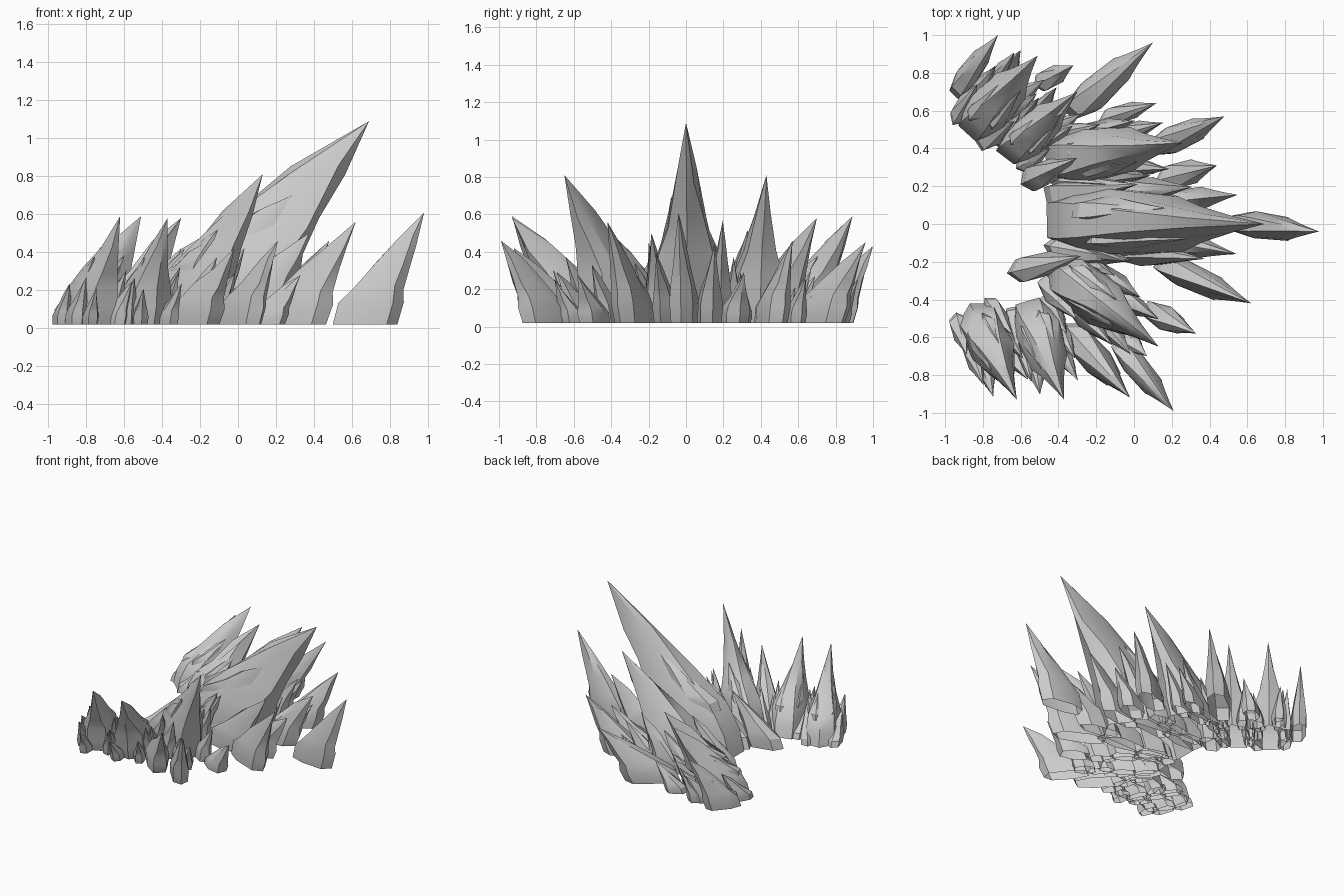
import bpy, bmesh, math, random
from mathutils import Vector

if "Cube" in bpy.data.objects:
    bpy.data.objects.remove(bpy.data.objects["Cube"])

random.seed(4)

# Height fraction, rear and front reach along the lean, half-width fraction
BODY = [(0.0, 0.0, 0.64, 0.95), (0.17, 0.04, 0.70, 1.0),
        (0.33, 0.13, 0.72, 0.92), (0.50, 0.34, 0.79, 0.60),
        (0.74, 0.64, 0.90, 0.27)]
SLIM = [(0.0, 0.0, 0.69, 0.92), (0.20, 0.06, 0.76, 1.0),
        (0.33, 0.22, 0.76, 0.88), (0.52, 0.43, 0.83, 0.60),
        (0.75, 0.70, 0.91, 0.30)]


def add_spike(bm, back, tip, height, hw, sides=7, jit=0.07, z0=0.02, prof=SLIM):
    """One leaning hollow faceted shard: rear foot point, tip point, tip height."""
    b, t = Vector(back), Vector(tip)
    d = t - b
    n = Vector((-d.y, d.x)).normalized()
    wob = [random.uniform(1 - jit, 1 + jit) for _ in range(sides)]
    phase = math.pi / sides * random.choice((0, 1))
    rings = []
    for hf, r, f, w in prof:
        ring = []
        for i in range(sides):
            a = math.tau * i / sides + phase
            c, s = (math.copysign(abs(q) ** 0.75, q) for q in (math.cos(a), math.sin(a)))
            u = (r + f) / 2 + (f - r) / 2 * c * wob[i]
            p = b + d * u + n * (hw * w * s * wob[i])
            z = z0 + (height - z0) * hf * (1 if hf == 0 else random.uniform(0.93, 1.07))
            ring.append(bm.verts.new((p.x, p.y, z)))
        rings.append(ring)
    apex = bm.verts.new((t.x, t.y, height))
    for lo, hi in zip(rings, rings[1:]):
        for i in range(sides):
            j = (i + 1) % sides
            bm.faces.new((lo[i], lo[j], hi[j], hi[i]))
    for i in range(sides):
        bm.faces.new((rings[-1][i], rings[-1][(i + 1) % sides], apex))


def finish(bm, name):
    me = bpy.data.meshes.new(name)
    bm.to_mesh(me)
    bm.free()
    ob = bpy.data.objects.new(name, me)
    bpy.context.collection.objects.link(ob)
    bpy.ops.object.select_all(action='DESELECT')
    ob.select_set(True)
    bpy.context.view_layer.objects.active = ob
    bpy.ops.object.shade_smooth_by_angle(angle=math.radians(30))


# Shards on a cluster: rear (u, v), tip (u, v), tip height, half-width, foot height
SHARDS = [(0.02, 0.68, 0.44, 1.05, 0.42, 0.40, 0), (0.24, 0.72, 0.68, 1.0, 0.52, 0.40, 0),
          (0.02, -0.68, 0.42, -1.08, 0.40, 0.40, 0), (0.27, -0.72, 0.74, -1.0, 0.46, 0.40, 0),
          (0.47, 0.50, 0.88, 0.80, 0.41, 0.34, 0), (0.48, -0.45, 0.88, -0.85, 0.36, 0.34, 0),
          (0.14, 0.30, 0.56, 0.40, 0.62, 0.36, 0.30), (0.20, -0.40, 0.66, -0.45, 0.64, 0.36, 0.30)]


def cluster(name, back, tip, height, hw):
    bm = bmesh.new()
    add_spike(bm, back, tip, height, hw, prof=BODY)
    b, d = Vector(back), Vector(tip) - Vector(back)
    n = Vector((-d.y, d.x)).normalized() * hw
    for u0, v0, u1, v1, h, w, foot in SHARDS:
        add_spike(bm, b + d * u0 + n * v0, b + d * u1 + n * v1, height * h, hw * w,
                  sides=6, z0=0.02 + foot * height)
    finish(bm, name)


# Large clusters fanning out along the arc
cluster("central_cluster", (-0.51, 0.02), (0.69, 0.0), 1.09, 0.19)
cluster("rear_cluster", (-0.48, 0.33), (0.26, 0.43), 0.81, 0.15)
cluster("front_cluster", (-0.45, -0.19), (0.13, -0.65), 0.81, 0.145)
cluster("rear_outer_cluster", (-0.90, 0.46), (-0.51, 0.89), 0.59, 0.13)
cluster("rear_inner_cluster", (-0.69, 0.34), (-0.30, 0.70), 0.58, 0.115)
cluster("front_outer_cluster", (-0.87, -0.42), (-0.62, -0.93), 0.59, 0.125)
cluster("front_inner_cluster", (-0.57, -0.39), (-0.37, -0.93), 0.58, 0.13)

# Separate spikes: rear, tip, height, half-width
SINGLES = [
    ((0.50, 0.01), (0.98, -0.04), 0.61, 0.075), ((0.10, -0.19), (0.62, -0.42), 0.56, 0.075),
    ((-0.10, -0.62), (0.21, -0.99), 0.46, 0.07), ((-0.37, -0.53), (-0.02, -0.92), 0.42, 0.085),
    ((-0.36, 0.57), (0.10, 0.96), 0.45, 0.085), ((0.08, 0.39), (0.48, 0.57), 0.46, 0.075),
    ((-0.96, 0.68), (-0.72, 1.00), 0.43, 0.06)]
for i, s in enumerate(SINGLES):
    bm = bmesh.new()
    add_spike(bm, *s)
    finish(bm, f"single_spike_{i + 1}")

# Low shards beside the spikes
LOW = [((0.12, 0.23), (0.44, 0.31), 0.29, 0.07), ((0.05, -0.44), (0.33, -0.58), 0.28, 0.07),
       ((-0.53, 0.73), (-0.32, 0.84), 0.25, 0.055), ((-0.18, 0.55), (0.12, 0.64), 0.27, 0.05),
       ((-0.11, -0.55), (0.07, -0.70), 0.24, 0.06), ((-0.71, 0.75), (-0.60, 0.92), 0.25, 0.05),
       ((-0.60, 0.21), (-0.30, 0.35), 0.42, 0.07), ((-0.67, -0.26), (-0.28, -0.17), 0.42, 0.07),
       ((-0.40, -0.08), (-0.04, -0.20), 0.45, 0.08)]
for i, s in enumerate(LOW):
    bm = bmesh.new()
    add_spike(bm, *s, sides=6)
    finish(bm, f"low_shard_{i + 1}")
